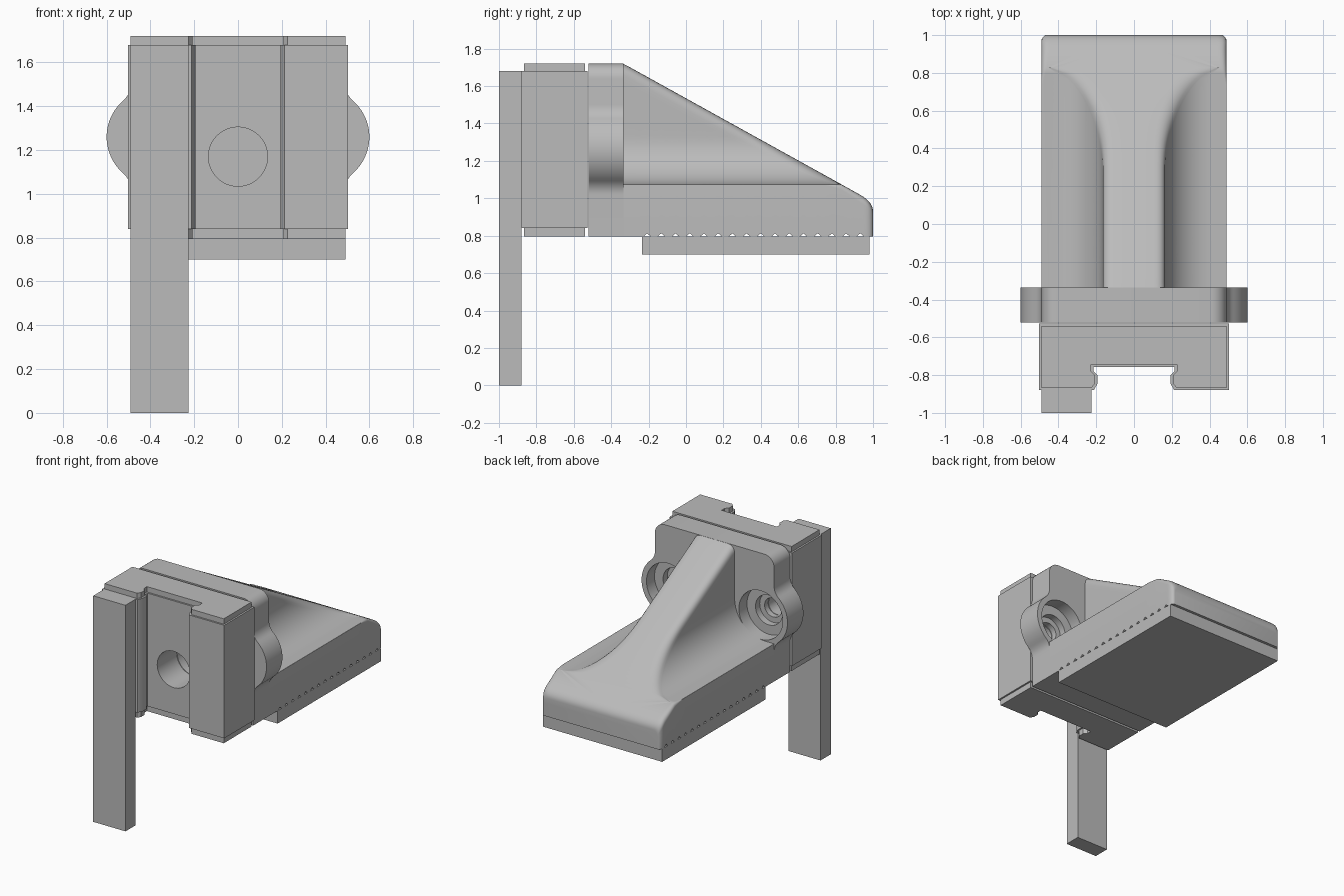
import bpy, bmesh, math
from mathutils import Vector

if "Cube" in bpy.data.objects:
    bpy.data.objects.remove(bpy.data.objects["Cube"])

grey = bpy.data.materials.new("plain grey")
grey.use_nodes = True
grey.diffuse_color = (0.5, 0.5, 0.5, 1)
grey.node_tree.nodes["Principled BSDF"].inputs["Base Color"].default_value = (0.5, 0.5, 0.5, 1)

BOTTOM, TOP, HALF = 0.795, 1.72, 0.49
BACK = -0.335          # rear face of the mounting plate
FLOOR, RIB, FILLET = 1.075, 0.165, 0.25


def make(name, rings):
    """Skin a list of closed rings and cap both ends."""
    bm = bmesh.new()
    loops = [[bm.verts.new(p) for p in ring] for ring in rings]
    n = len(loops[0])
    for a, b in zip(loops, loops[1:]):
        for i in range(n):
            j = (i + 1) % n
            bm.faces.new((a[i], a[j], b[j], b[i]))
    bm.faces.new(loops[0])
    bm.faces.new(loops[-1])
    bmesh.ops.recalc_face_normals(bm, faces=bm.faces)
    mesh = bpy.data.meshes.new(name)
    bm.to_mesh(mesh)
    bm.free()
    mesh.materials.append(grey)
    obj = bpy.data.objects.new(name, mesh)
    bpy.context.collection.objects.link(obj)
    return obj


def box(name, x0, x1, y0, y1, z0, z1):
    return make(name, [[(x0, y0, z), (x1, y0, z), (x1, y1, z), (x0, y1, z)] for z in (z0, z1)])


def rod(x, z, radius, y0, y1, sides=48):
    """Cylinder along y, used as a cutter."""
    turn = [2 * math.pi * i / sides for i in range(sides)]
    return make("cutter", [[(x + radius * math.cos(t), y, z + radius * math.sin(t))
                            for t in turn] for y in (y0, y1)])


def cut(obj, cutter):
    mod = obj.modifiers.new("cut", "BOOLEAN")
    mod.operation, mod.solver, mod.object = "DIFFERENCE", "EXACT", cutter
    bpy.context.view_layer.objects.active = obj
    bpy.ops.object.modifier_apply(modifier=mod.name)
    bpy.data.objects.remove(cutter)


def mirror(half):
    """Close a right-hand half outline with its mirror image."""
    return half + [(-x, v) for x, v in reversed(half)]


def arc(cx, cz, r, a0, a1, n):
    angles = [math.radians(a0 + (a1 - a0) * i / n) for i in range(n + 1)]
    return [(cx + r * math.cos(a), cz + r * math.sin(a)) for a in angles]


def round_corner(a, b, c, n=6):
    a, b, c = Vector(a), Vector(b), Vector(c)
    return [tuple(a * (1 - t) ** 2 + b * 2 * t * (1 - t) + c * t * t)
            for t in (i / n for i in range(n + 1))]


# Long post at the front and pad under the shelf
post = box("post", -HALF, -0.225, -1.0, -0.88, 0, 1.68)
pad = box("pad", -HALF, HALF, -0.235, 0.98, 0.70, BOTTOM)


# Slotted clamp block: inner core and a slightly larger sleeve around it
def clamp(name, e, z0, z1):
    half = [(HALF + e, -0.54 + e), (HALF + e, -0.867 - e), (0.225 - e, -0.867 - e),
            (0.207 - e, -0.845), (0.207 - e, -0.80), (0.228 - e, -0.78), (0.228 - e, -0.743 - e)]
    return make(name, [[(x, y, z) for x, y in mirror(half)] for z in (z0, z1)])


core = clamp("clamp_core", 0, BOTTOM, TOP)
sleeve = clamp("clamp_sleeve", 0.013, 0.84, 1.68)

# Mounting plate with a rounded ear on each side
EAR_X, EAR_Z, EAR_R, BLEND = 0.38, 1.26, 0.22, 0.10
dx = HALF + BLEND - EAR_X
dz = math.sqrt((EAR_R + BLEND) ** 2 - dx ** 2)
lean = math.degrees(math.atan2(dz, dx))
outline = [(HALF, BOTTOM)]
outline += arc(HALF + BLEND, EAR_Z - dz, BLEND, 180, 180 - lean, 6)
outline += arc(EAR_X, EAR_Z, EAR_R, -lean, lean, 20)[1:-1]
outline += arc(HALF + BLEND, EAR_Z + dz, BLEND, 180 + lean, 180, 6)
outline += arc(HALF - 0.08, TOP - 0.08, 0.08, 0, 90, 8)
plate = make("mounting_plate", [[(x, y, z) for x, z in mirror(outline)] for y in (-0.522, BACK)])

# Stepped screw holes in the ears
for side in (-1, 1):
    x = side * EAR_X
    cut(plate, rod(x, EAR_Z, 0.18, -0.43, -0.2))
    cut(plate, rod(x, EAR_Z, 0.11, -0.48, -0.2))
    for part in (plate, sleeve, core):
        cut(part, rod(x, EAR_Z, 0.07, -0.65, -0.2))

# Large bore in the slot
for part in (core, sleeve, plate):
    cut(part, rod(0, 1.17, 0.135, -0.95, -0.42))


# Shelf with a sloping rib that flares into it
def slope(y):
    return TOP - (TOP - FLOOR) * (y - BACK) / (0.83 - BACK)


def section(y, top, width):
    o = 0.004 + 0.036 * min(max((y - 0.75) / 0.12, 0), 1)
    low = min(top, FLOOR)
    half = [(width, BOTTOM)]
    half += round_corner((width, low - o), (width, low), (width - o, low))
    flat = width - o - RIB - FILLET
    quarter = FILLET * math.pi / 2

    def flank(s):
        if s < flat:
            return (width - o - s, FLOOR)
        a = (s - flat) / FILLET
        if a < math.pi / 2:
            return (RIB + FILLET * (1 - math.sin(a)), FLOOR + FILLET * (1 - math.cos(a)))
        return (RIB, FLOOR + FILLET + s - flat - quarter)

    n = 24
    if top > FLOOR + 1e-4:
        rise = top - FLOOR
        if rise < FILLET:
            end = flat + FILLET * math.acos(1 - rise / FILLET)
        else:
            end = flat + quarter + rise - FILLET
        d = min(0.06, end * 0.8)
        px, pz = flank(end)
        half += [flank((end - d) * i / n) for i in range(1, n)]
        half += round_corner(flank(end - d), (px, pz), (px - d, top))
    else:
        reach = width - o - 0.05
        half += [(width - o - reach * i / (n + 6), low) for i in range(1, n + 7)]
    return [(x, y, z) for x, z in mirror(half)]


steps = 40
rings = []
for i in range(steps + 1):
    y = BACK - 0.002 + (0.83 - BACK) * i / steps
    rings.append(section(y, min(slope(y), TOP), HALF))
nose = round_corner((0.93, slope(0.93)), (1.0, slope(1.0)), (1.0, 0.93), 8)
for i, (y, z) in enumerate(nose):
    inset = 0.025 * (1 - math.sqrt(max(0, 1 - (max(y - 0.96, 0) / 0.04) ** 2)))
    rings.append(section(min(y, 1.0) - 1e-4 * (8 - i), z, HALF - inset))
shelf = make("shelf_and_rib", rings)

# Row of small grooves across the underside of the shelf
for i in range(16):
    y = -0.208 + 0.076 * i
    tri = [(y - 0.024, BOTTOM - 0.004), (y + 0.024, BOTTOM - 0.004), (y, BOTTOM + 0.018)]
    cut(shelf, make("cutter", [[(x, v, z) for v, z in tri] for x in (-0.7, 0.7)]))

# Smooth the curved parts, keep the edges sharp
bpy.ops.object.select_all(action="DESELECT")
for part in (core, sleeve, plate, shelf):
    part.select_set(True)
bpy.context.view_layer.objects.active = shelf
bpy.ops.object.shade_smooth_by_angle(angle=math.radians(30))
